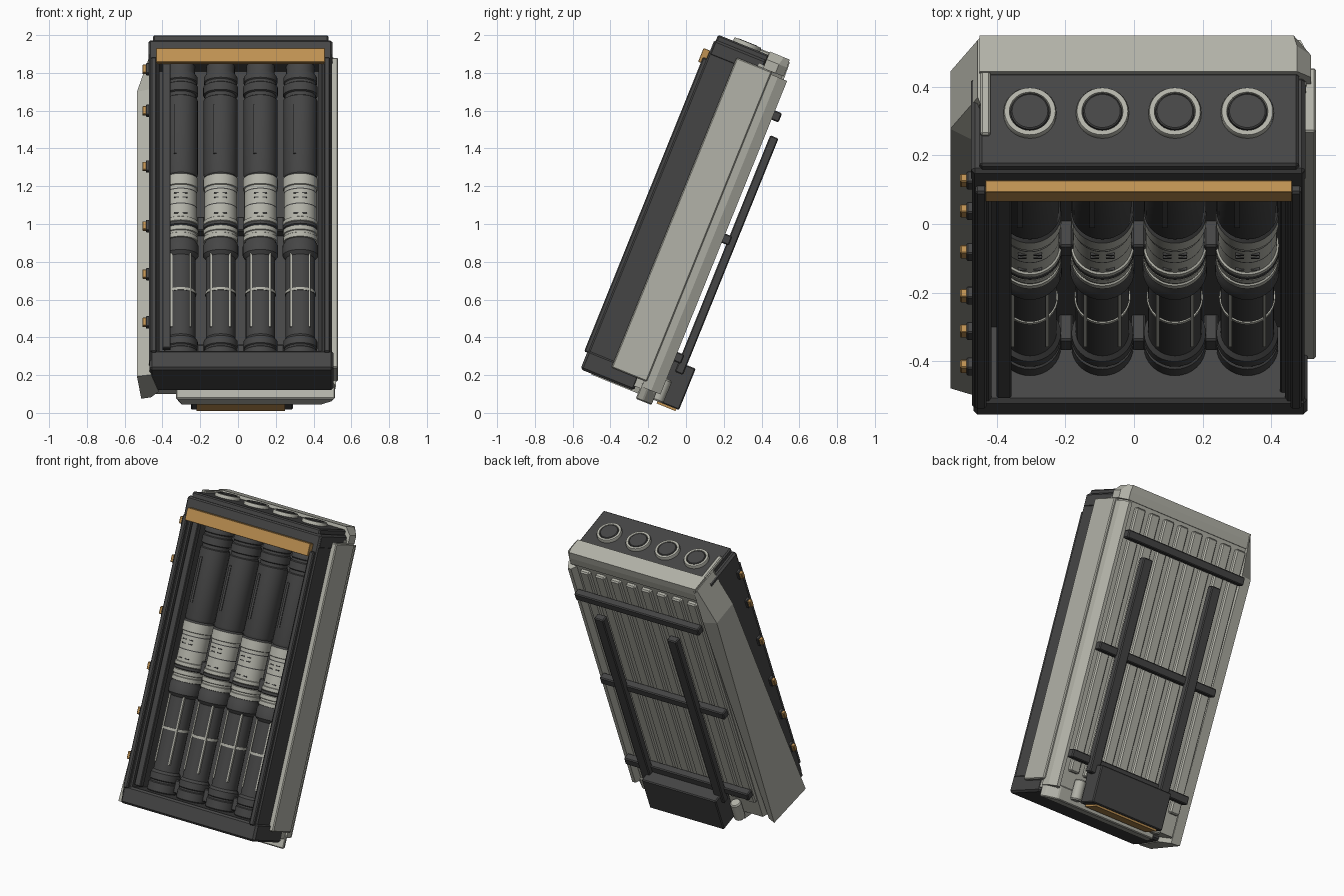
import bpy, bmesh
from math import radians, cos, sin, pi
from mathutils import Matrix

old = bpy.data.objects.get("Cube")
if old:
    bpy.data.objects.remove(old, do_unlink=True)

# The case is built upright as (x, depth, height), then leaned back
LEAN = Matrix.Rotation(radians(-22), 4, 'X')


def material(name, rgb):
    m = bpy.data.materials.new(name)
    m.use_nodes = True
    m.diffuse_color = (*rgb, 1)
    bsdf = m.node_tree.nodes["Principled BSDF"]
    bsdf.inputs["Base Color"].default_value = (*rgb, 1)
    bsdf.inputs["Roughness"].default_value = 0.6
    return m


DARK = material("dark grey", (0.06, 0.06, 0.06))
LIGHT = material("light warm grey", (0.45, 0.45, 0.395))
ORANGE = material("amber", (0.52, 0.285, 0.085))


def finish(name, bm, mats, bevel=0.0, smooth=False):
    bmesh.ops.recalc_face_normals(bm, faces=bm.faces)
    if bevel:
        bmesh.ops.bevel(bm, geom=bm.edges[:], offset=bevel, segments=1,
                        affect='EDGES', profile=0.5)
    bm.transform(LEAN)
    me = bpy.data.meshes.new(name)
    bm.to_mesh(me)
    bm.free()
    for m in mats:
        me.materials.append(m)
    ob = bpy.data.objects.new(name, me)
    bpy.context.scene.collection.objects.link(ob)
    if smooth:
        bpy.ops.object.select_all(action='DESELECT')
        ob.select_set(True)
        bpy.context.view_layer.objects.active = ob
        bpy.ops.object.shade_smooth_by_angle(angle=radians(35))


def loft(name, sections, mat, bevel=0.0):
    """Join outlines [(height, [(x, depth)...])...] into a closed solid."""
    bm = bmesh.new()
    loops = [[bm.verts.new((x, d, h)) for x, d in pts] for h, pts in sections]
    for a, b in zip(loops, loops[1:]):
        for i in range(len(a)):
            j = (i + 1) % len(a)
            bm.faces.new((a[i], a[j], b[j], b[i]))
    bm.faces.new(loops[0])
    bm.faces.new(loops[-1])
    finish(name, bm, [mat], bevel)


def box(name, x, d, h, mat, bevel=0.0):
    pts = [(x[0], d[0]), (x[1], d[0]), (x[1], d[1]), (x[0], d[1])]
    loft(name, [(h[0], pts), (h[1], pts)], mat, bevel)


def lathe(name, x, d, profile, sides=32):
    """Turn [(height, radius, material index of the next band)...]."""
    bm = bmesh.new()
    rings = [[bm.verts.new((x + r * cos(2 * pi * i / sides),
                            d + r * sin(2 * pi * i / sides), h))
              for i in range(sides)] for h, r, _ in profile]
    for a, b, p in zip(rings, rings[1:], profile):
        for i in range(sides):
            j = (i + 1) % sides
            bm.faces.new((a[i], a[j], b[j], b[i])).material_index = p[2]
    bm.faces.new(rings[0]).material_index = profile[0][2]
    bm.faces.new(rings[-1]).material_index = profile[-1][2]
    finish(name, bm, [DARK, LIGHT], smooth=True)


# Dark open-fronted case
box("inner_wall", (-.46, .48), (-.37, -.32), (.05, 1.88), DARK)
box("right_wall", (-.472, -.415), (-.60, -.32), (.05, 1.88), DARK, .008)
box("left_wall", (.44, .497), (-.60, -.32), (.05, 1.88), DARK, .008)
box("right_rim", (-.462, -.43), (-.622, -.59), (.10, 1.78), DARK, .006)
box("left_rim", (.455, .488), (-.622, -.59), (.10, 1.78), DARK, .006)
box("bottom_cap", (-.468, .505), (-.605, -.30), (.005, .115), DARK, .012)
box("top_cap", (-.475, .5), (-.60, -.30), (1.80, 1.89), DARK, .012)
box("top_cap_lid", (-.45, .48), (-.592, -.30), (1.88, 1.92), DARK, .008)
box("inner_rail", (-.40, -.357), (-.60, -.56), (.13, 1.77), DARK, .004)
box("left_inner_rail", (.425, .445), (-.575, -.35), (.11, 1.80), DARK, .004)
box("front_bar", (-.433, .46), (-.637, -.60), (1.748, 1.826), ORANGE, .002)

# Four canisters with their markings and the lid ports above them
TUBE_D = -.435
TUBE = [
    (.10, .075, 0), (.12, .09, 0), (.17, .09, 0), (.175, .084, 0),
    (.185, .084, 0), (.19, .09, 0), (.23, .09, 0), (.245, .078, 0),
    (.495, .078, 0), (.495, .082, 1), (.51, .082, 1), (.51, .078, 0),
    (.70, .078, 0), (.72, .094, 0), (.775, .094, 0), (.79, .084, 0),
    (.795, .084, 1), (.797, .091, 1), (.82, .091, 1), (.823, .086, 1),
    (.835, .086, 1), (.838, .091, 1), (.862, .091, 1), (.865, .084, 0),
    (.87, .092, 0), (.885, .092, 0), (.885, .086, 1), (.89, .092, 1),
    (.91, .092, 1), (.913, .086, 1), (.985, .086, 0), (.991, .086, 1),
    (1.07, .086, 0), (1.076, .086, 1), (1.095, .086, 1), (1.098, .092, 1),
    (1.155, .092, 0), (1.165, .084, 0), (1.18, .09, 0), (1.605, .09, 0),
    (1.61, .082, 0), (1.63, .082, 0), (1.635, .092, 0), (1.68, .092, 0),
    (1.685, .084, 0), (1.70, .084, 0), (1.705, .089, 0), (1.735, .089, 0),
    (1.755, .075, 0), (1.82, .075, 0)]
PORT = [(1.90, .077, 1), (1.934, .077, 1), (1.941, .074, 1), (1.941, .060, 1),
        (1.928, .058, 0), (1.928, .056, 0), (1.940, .056, 0), (1.943, .052, 0)]
for n in range(4):
    x = -.303 + .211 * n
    lathe(f"canister_{n + 1}", x, TUBE_D, TUBE)
    lathe(f"lid_port_{n + 1}", x, -.43, PORT)
    for s in (-1, 1):
        box(f"canister_{n + 1}_stripe", (x + s * .05 - .005, x + s * .05 + .005),
            (TUBE_D - .068, TUBE_D - .055), (.29, .71), LIGHT)
    box(f"canister_{n + 1}_slat", (x - .037, x - .022),
        (TUBE_D - .091, TUBE_D - .07), (1.27, 1.55), DARK)
    # Short printed dashes on the pale band
    for h in (.93, 1.02, 1.045):
        for k in (-.035, .01):
            box(f"canister_{n + 1}_dash", (x + k, x + k + .025),
                (TUBE_D - .087, TUBE_D - .078), (h, h + .006), DARK)
    # Clamps between neighbouring canisters
    if n < 3:
        for h in (.13, .86):
            box(f"clamp_{n + 1}", (x + .085, x + .126), (-.45, -.35),
                (h, h + .08), DARK, .006)

# Amber side lamps
for h in (.289, .564, .839, 1.179, 1.497, 1.734):
    box("lamp_housing", (-.488, -.46), (-.582, -.546), (h - .03, h + .03), DARK, .004)
    box("side_lamp", (-.506, -.48), (-.577, -.551), (h - .023, h + .023), ORANGE, .003)

# Pale side armour: flat on the left, a flared wedge on the right
box("left_side_panel", (.48, .53), (-.456, -.254), (.075, 1.845), LIGHT, .006)
low = [(-.46, -.54), (-.535, -.516), (-.512, -.20), (-.46, -.22), (-.42, -.30)]
mid = [(-.46, -.42), (-.535, -.38), (-.535, -.20), (-.45, -.175), (-.42, -.30)]
top = [(-.44, -.42), (-.455, -.38), (-.455, -.20), (-.44, -.185), (-.42, -.30)]
loft("right_side_panel", [(0, low), (1.68, mid), (1.925, top)], LIGHT)

# Back shell with its stepped left edge, top lip and foot
shell = [(-.47, -.335), (.5, -.335), (.505, -.265), (.455, -.195),
         (-.44, -.195), (-.475, -.265)]
loft("back_shell", [(.03, shell), (1.86, shell)], LIGHT)
edge = [(.47, -.27), (.518, -.27), (.512, -.215), (.485, -.162),
        (.462, -.162), (.44, -.195)]
loft("left_shell_edge", [(.04, edge), (1.83, edge)], LIGHT)
lip_low = [(-.45, -.305), (.515, -.305), (.515, -.235), (.475, -.188), (-.45, -.188)]
lip_top = [(-.45, -.305), (.475, -.305), (.475, -.225), (.465, -.192), (-.45, -.192)]
loft("top_lip", [(1.845, lip_low), (1.895, lip_low), (1.94, lip_top)], LIGHT)
box("top_bracket", (-.447, -.418), (-.50, -.30), (1.83, 1.935), LIGHT, .006)
foot = [(-.33, -.275), (.515, -.275), (.50, -.235), (.44, -.185), (-.30, -.185)]
loft("bottom_lip", [(-.03, foot), (.06, foot)], LIGHT, .006)

# Raised ribs on the back
for n in range(8):
    x = -.40 + .111 * n
    box(f"back_rib_{n + 1}", (x - .035, x + .035), (-.21, -.17), (.16, 1.82), LIGHT, .008)

# Carrying frame on the back
for h in (.256, .932, 1.635):
    box("cross_bar", (-.44, .46), (-.172, -.122), (h - .026, h + .026), DARK, .006)
for x in (-.235, .295):
    box("upright_bar", (x - .034, x + .034), (-.137, -.09), (.18, 1.53), DARK, .006)

# Base unit with amber underside and two pale posts
box("base_unit", (-.25, .29), (-.172, -.04), (0, .236), DARK, .006)
box("base_mount", (-.20, .24), (-.20, -.16), (.02, .22), DARK)
box("base_lamp", (-.22, .25), (-.163, -.055), (-.012, .004), ORANGE)
for x in (-.285, .325):
    lathe("base_post", x, -.165, [(0, .028, 1), (.008, .034, 1),
                                  (.12, .034, 1), (.128, .028, 1)], 20)
